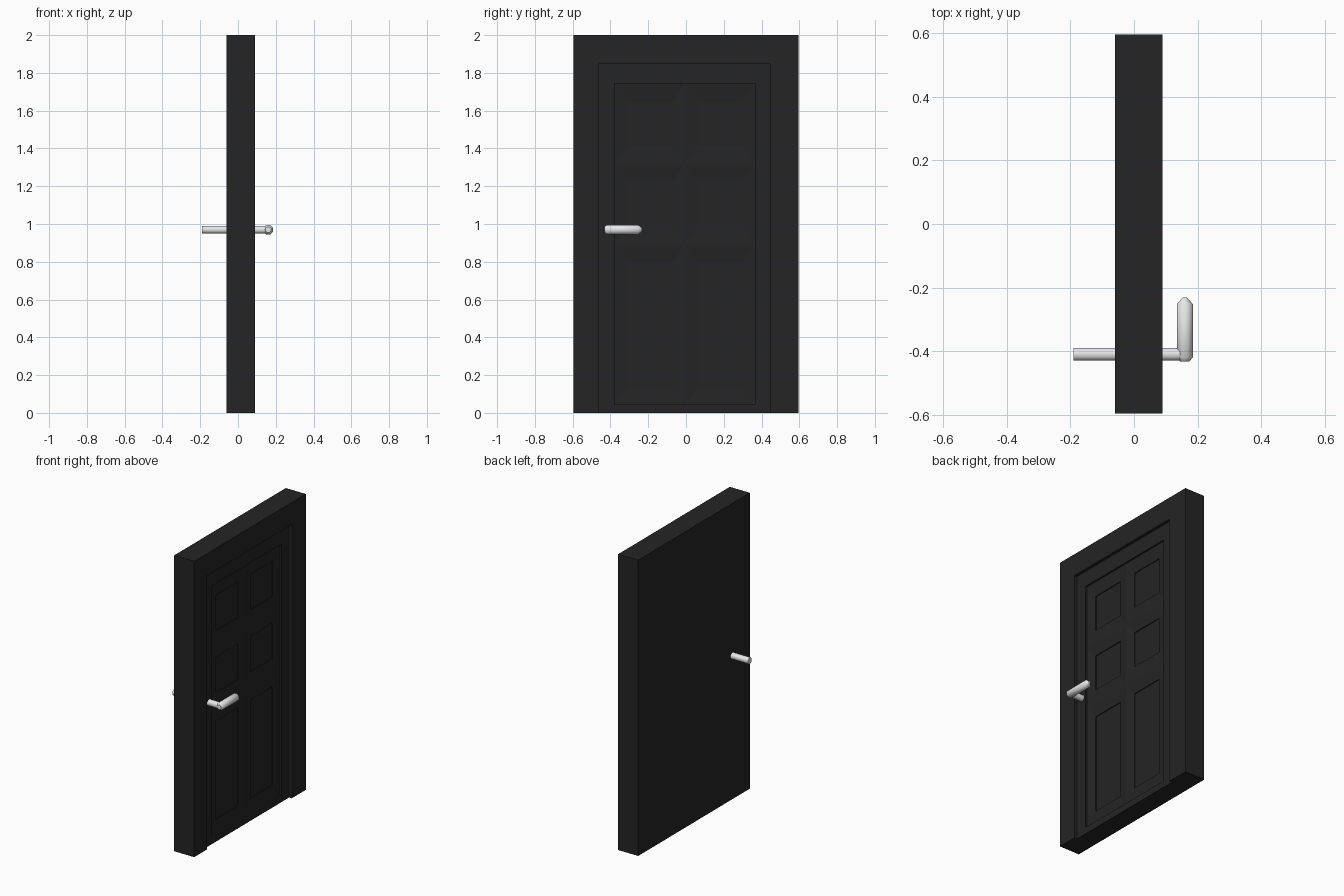
import bpy, bmesh, math
from mathutils import Matrix

if "Cube" in bpy.data.objects:
    bpy.data.objects.remove(bpy.data.objects["Cube"])


def material(name, value):
    m = bpy.data.materials.new(name)
    m.use_nodes = True
    colour = (value, value, value, 1)
    m.diffuse_color = colour
    m.node_tree.nodes["Principled BSDF"].inputs["Base Color"].default_value = colour
    return m


black = material("black paint", 0.018)
metal = material("pale metal", 0.8)


def finish(name, bm, mat):
    mesh = bpy.data.meshes.new(name)
    bm.to_mesh(mesh)
    bm.free()
    mesh.materials.append(mat)
    obj = bpy.data.objects.new(name, mesh)
    bpy.context.collection.objects.link(obj)
    return obj


def rect_ring(bm, y0, y1, z0, z1, x):
    return [bm.verts.new((x, y, z)) for y, z in ((y0, z0), (y1, z0), (y1, z1), (y0, z1))]


def loft(bm, rings):
    for a, b in zip(rings, rings[1:]):
        n = len(a)
        for i in range(n):
            j = (i + 1) % n
            bm.faces.new((a[i], a[j], b[j], b[i]))


BACK, FRONT, LEAF, FIELD = -0.06, 0.09, 0.07, 0.058
SHIFT = -0.007          # the leaf sits slightly off the frame's centre
JAMB, TOP = 0.453, 1.85

# Door frame: a U-shaped outline extruded through the wall thickness
bm = bmesh.new()
lo, hi = SHIFT - JAMB, SHIFT + JAMB
outline = [(-0.596, 0), (lo, 0), (lo, TOP), (hi, TOP), (hi, 0),
           (0.596, 0), (0.596, 2), (-0.596, 2)]
face = bm.faces.new([bm.verts.new((BACK, y, z)) for y, z in outline])
out = bmesh.ops.extrude_face_region(bm, geom=[face])
moved = [v for v in out["geom"] if isinstance(v, bmesh.types.BMVert)]
bmesh.ops.translate(bm, verts=moved, vec=(FRONT - BACK, 0, 0))
bmesh.ops.recalc_face_normals(bm, faces=bm.faces)
finish("door_frame", bm, black)

# Door leaf: recessed slab with a sunken field
bm = bmesh.new()
a, b = SHIFT - 0.372, SHIFT + 0.372
rings = [rect_ring(bm, lo, hi, 0, TOP, BACK),
         rect_ring(bm, lo, hi, 0, TOP, LEAF),
         rect_ring(bm, a, b, 0.045, 1.745, LEAF),
         rect_ring(bm, a, b, 0.045, 1.745, FIELD)]
loft(bm, rings)
bm.faces.new(reversed(rings[0]))

# Six panels with sloping borders, divided by thin bars
ys = [a, SHIFT - 0.004, SHIFT + 0.004, b]
zs = [0.045, 0.89, 0.898, 1.312, 1.32, 1.745]
panel_z = [(0.135, 0.80), (0.99, 1.23), (1.41, 1.65)]
for i in range(3):
    for j in range(5):
        cell = rect_ring(bm, ys[i], ys[i + 1], zs[j], zs[j + 1], FIELD)
        if i % 2 or j % 2:
            bm.faces.new(cell)
            continue
        y0, y1 = (-0.305, -0.07) if i == 0 else (0.063, 0.298)
        z0, z1 = panel_z[j // 2]
        slope = rect_ring(bm, y0, y1, z0, z1, FIELD - 0.008)
        panel = rect_ring(bm, y0, y1, z0, z1, FIELD - 0.014)
        loft(bm, [cell, slope, panel])
        bm.faces.new(panel)
finish("door_leaf", bm, black)


# Handle parts: eight-sided turned bars
def bar(name, profile, turn):
    bm = bmesh.new()
    rings = []
    for d, r in profile:
        angles = [math.pi / 8 + k * math.pi / 4 for k in range(8)]
        rings.append([bm.verts.new((r * math.cos(t), r * math.sin(t), d)) for t in angles])
    loft(bm, rings)
    bm.faces.new(reversed(rings[0]))
    bm.faces.new(rings[-1])
    bm.transform(turn)
    bmesh.ops.recalc_face_normals(bm, faces=bm.faces)
    obj = finish(name, bm, metal)
    bpy.ops.object.select_all(action="DESELECT")
    obj.select_set(True)
    bpy.context.view_layer.objects.active = obj
    bpy.ops.object.shade_smooth_by_angle(angle=math.radians(46))


HEIGHT = 0.97
bar("handle_shaft", [(-0.19, 0.022), (0.165, 0.022)],
    Matrix.Translation((0, -0.41, HEIGHT)) @ Matrix.Rotation(math.pi / 2, 4, "Y"))
bar("handle_lever", [(-0.432, 0.016), (-0.42, 0.027), (-0.252, 0.027), (-0.232, 0.008)],
    Matrix.Translation((0.16, 0, HEIGHT)) @ Matrix.Rotation(-math.pi / 2, 4, "X"))
